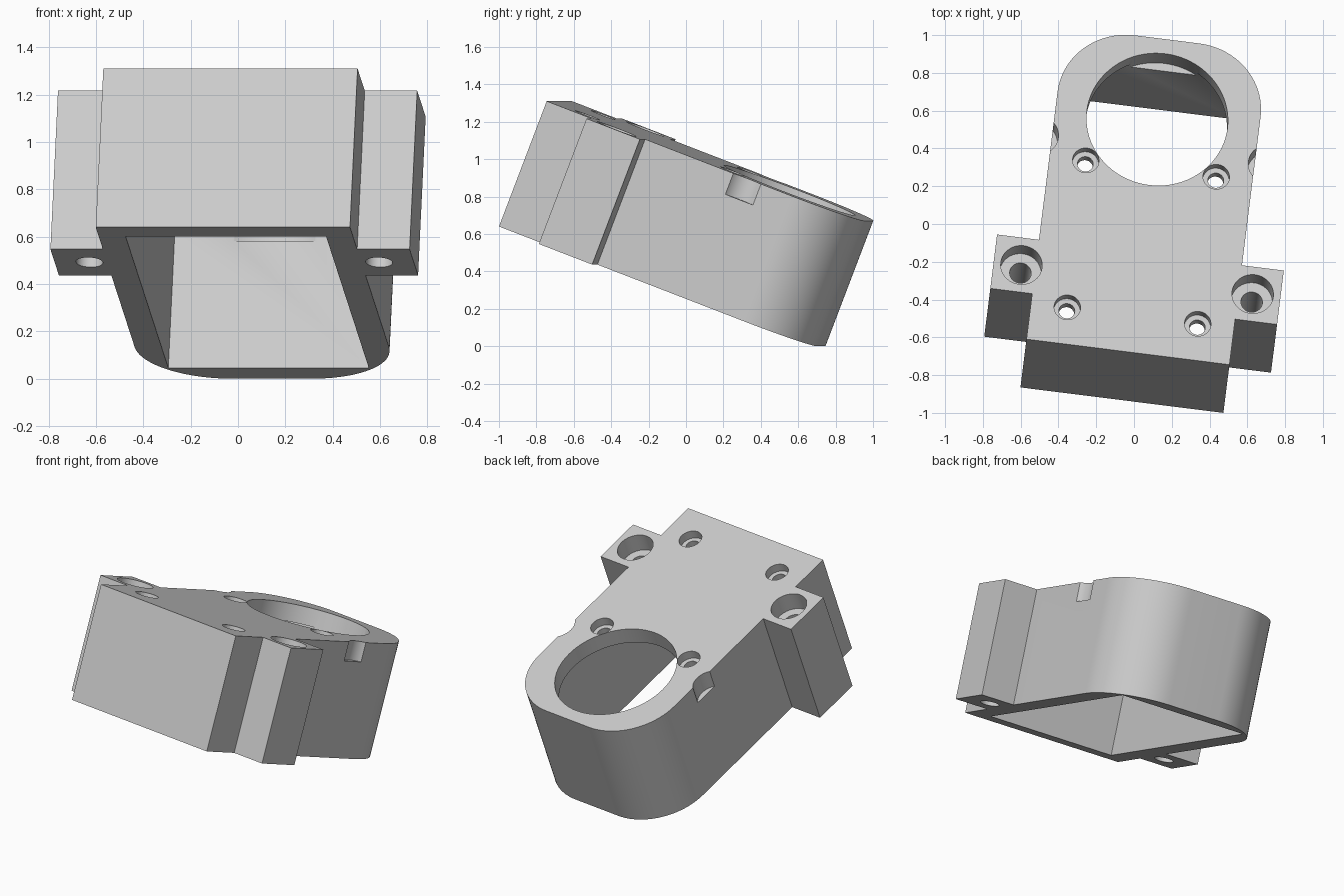
import bpy, bmesh, math
from mathutils import Matrix, Vector

if "Cube" in bpy.data.objects:
    bpy.data.objects.remove(bpy.data.objects["Cube"], do_unlink=True)

HEIGHT, LENGTH, HALF = 0.718, 1.786, 0.5415
CORNER = 0.37                      # rear corner radius
EAR_HALF, EAR_FRONT, EAR_BACK = 0.765, 0.26, 0.568

grey = bpy.data.materials.new("light grey")
grey.use_nodes = True
grey.diffuse_color = (0.6, 0.6, 0.6, 1)
grey.node_tree.nodes["Principled BSDF"].inputs["Base Color"].default_value = (0.6, 0.6, 0.6, 1)


def prism(name, outline, z0, z1):
    """Extrude a counter-clockwise outline from z0 to z1."""
    bm = bmesh.new()
    face = bm.faces.new([bm.verts.new((x, y, z0)) for x, y in outline])
    top = bmesh.ops.extrude_face_region(bm, geom=[face])["geom"]
    bmesh.ops.translate(bm, vec=(0, 0, z1 - z0),
                        verts=[v for v in top if isinstance(v, bmesh.types.BMVert)])
    bmesh.ops.recalc_face_normals(bm, faces=bm.faces)
    mesh = bpy.data.meshes.new(name)
    bm.to_mesh(mesh)
    bm.free()
    mesh.materials.append(grey)
    obj = bpy.data.objects.new(name, mesh)
    bpy.context.collection.objects.link(obj)
    return obj


def arc(cx, cy, r, start, end, steps):
    angles = [math.radians(start + (end - start) * i / steps) for i in range(steps + 1)]
    return [(cx + r * math.cos(a), cy + r * math.sin(a)) for a in angles]


def cut(outline, z0, z1):
    """Subtract a prism from the housing."""
    cutter = prism("cutter", outline, z0, z1)
    cutter.hide_render = True
    mod = housing.modifiers.new("cut", 'BOOLEAN')
    mod.operation, mod.solver, mod.object = 'DIFFERENCE', 'EXACT', cutter
    bpy.ops.object.modifier_apply(modifier=mod.name)
    bpy.data.objects.remove(cutter, do_unlink=True)


def drill(x, y, r, z0, z1, steps=40):
    cut(arc(x, y, r, 0, 360, steps)[:-1], z0, z1)


# Body outline with mounting ears and rounded rear corners
right = [(HALF, 0), (HALF, EAR_FRONT), (EAR_HALF, EAR_FRONT), (EAR_HALF, EAR_BACK), (HALF, EAR_BACK)]
right += arc(HALF - CORNER, LENGTH - CORNER, CORNER, 0, 90, 20)
housing = prism("housing", right + [(-x, y) for x, y in reversed(right)], 0, HEIGHT)
bpy.context.view_layer.objects.active = housing
housing.select_set(True)

# Open-bottomed cavity and large round opening in the roof
W, Y0, Y1 = 0.427, 0.11, 1.66
cut([(-W, Y0), (W, Y0), (W, Y1), (-W, Y1)], -0.1, 0.61)
drill(0, 1.329, 0.375, 0.575, 0.9, 80)

for side in (-1, 1):
    # Ear bolt holes with counterbores, and matching side notches
    drill(side * 0.617, 0.414, 0.11, HEIGHT - 0.12, 0.9)
    drill(side * 0.617, 0.414, 0.057, -0.1, 0.9)
    drill(side * 0.617, 1.157, 0.11, HEIGHT - 0.12, 0.9)
    # Small roof screw holes
    for y in (0.208, 1.048):
        drill(side * 0.348, y, 0.07, HEIGHT - 0.055, 0.9)
        drill(side * 0.348, y, 0.042, 0.5, 0.9)

# Tilt, turn and place
housing.data.transform(Matrix.Translation(Vector((-0.064, -0.9325, 0.64)))
                       @ Matrix.Rotation(math.radians(-7.16), 4, 'Z')
                       @ Matrix.Rotation(math.radians(-21), 4, 'X'))
bpy.ops.object.shade_smooth_by_angle(angle=math.radians(30))
